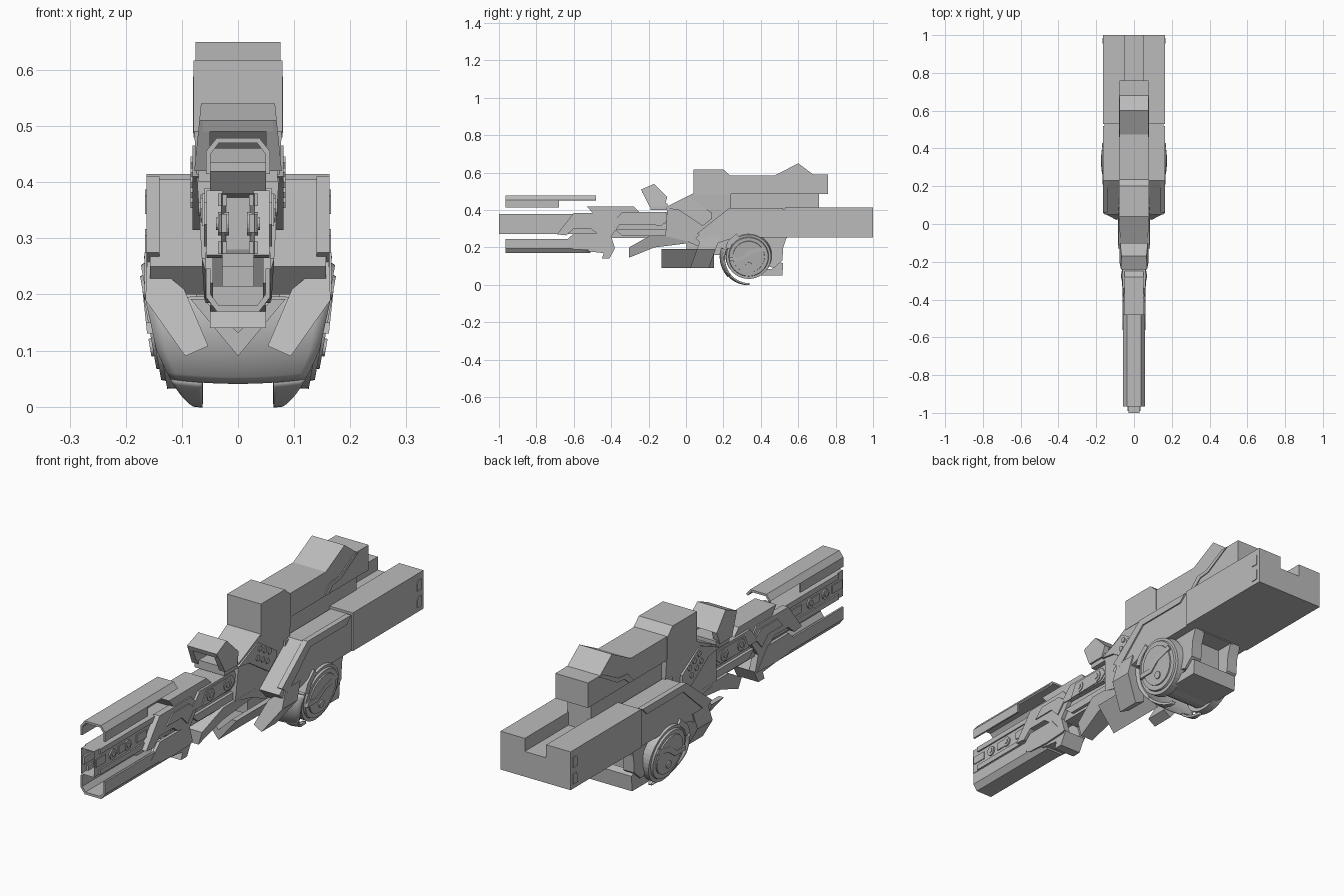
import bpy, bmesh, math
from mathutils import Matrix

cube = bpy.data.objects.get("Cube")
if cube:
    bpy.data.objects.remove(cube, do_unlink=True)

GREY = (0.5, 0.5, 0.5, 1)
mat = bpy.data.materials.new("plain grey")
mat.use_nodes = True
mat.diffuse_color = GREY
mat.node_tree.nodes["Principled BSDF"].inputs["Base Color"].default_value = GREY


def finish(name, bm, mirror=False):
    bmesh.ops.recalc_face_normals(bm, faces=bm.faces)
    me = bpy.data.meshes.new(name)
    bm.to_mesh(me)
    bm.free()
    me.materials.append(mat)
    ob = bpy.data.objects.new(name, me)
    bpy.context.collection.objects.link(ob)
    if mirror:
        ob.modifiers.new("Mirror", 'MIRROR')
    return ob


def loft(name, a, b, mirror=False):
    """Solid between two matching outlines."""
    bm = bmesh.new()
    va, vb = [bm.verts.new(p) for p in a], [bm.verts.new(p) for p in b]
    bm.faces.new(va)
    bm.faces.new(vb)
    for i in range(len(a)):
        j = (i + 1) % len(a)
        bm.faces.new((va[i], va[j], vb[j], vb[i]))
    return finish(name, bm, mirror)


def side(name, pts, x, low=None, inner=None):
    """Side outline (y, z) with half width x; low narrows the bottom, inner makes a mirrored pair."""
    zs = [z for _, z in pts]
    z0, dz = min(zs), max(zs) - min(zs)

    def wide(z):
        return x if low is None else low + (x - low) * (z - z0) / dz
    outer = [(wide(z), y, z) for y, z in pts]
    if inner is None:
        return loft(name, [(-p[0], p[1], p[2]) for p in outer], outer)
    return loft(name, [(inner, y, z) for y, z in pts], outer, True)


def cross(name, half, y0, y1, closed=False, shear=0):
    """Cross section (x, z) run along y; half outlines are reflected, closed ones paired."""
    pts = half if closed else half + [(-x, z) for x, z in reversed(half) if x > 0]
    return loft(name, [(x, y0 + shear * z, z) for x, z in pts],
                [(x, y1 + shear * z, z) for x, z in pts], closed)


def box(name, x, y0, y1, z0, z1, inner=None):
    return side(name, [(y0, z0), (y1, z0), (y1, z1), (y0, z1)], x, inner=inner)


def disc(name, x, y, z, r, depth, sides=32, tilt=0, r2=None):
    """Mirrored pair of discs facing outwards, x being the outer face."""
    bm = bmesh.new()
    bmesh.ops.create_cone(bm, cap_ends=True, segments=sides, radius1=r,
                          radius2=r if r2 is None else r2, depth=depth)
    m = Matrix.Translation((x, y, z)) @ Matrix.Rotation(math.radians(90 + tilt), 4, 'Y')
    bmesh.ops.transform(bm, verts=bm.verts, matrix=m @ Matrix.Translation((0, 0, -depth / 2)))
    return finish(name, bm, True)


# Rear housing: slotted block and angled front pods
cross("rear_housing", [(0, .254), (.163, .254), (.163, .415), (.05, .415), (.05, .36), (0, .36)], .53, 1)
side("housing_pod", [(.54, .405), (.23, .405), (.19, .37), (.05, .25), (.1, .2), (.25, .25), (.54, .254)],
     .157, inner=.06)
side("housing_trim", [(.52, .41), (.23, .41), (.06, .275), (.1, .245), (.25, .38), (.49, .38)],
     .163, inner=.14)
for z in (.295, .365):
    side("tail_vent", [(.955, z - .022), (.985, z - .022), (.985, z + .022), (.965, z + .022), (.955, z + .01)],
         .166, inner=.16)

# Receiver and upper body
side("receiver", [(-.1, .42), (.04, .49), (.24, .49), (.24, .27), (.1, .19), (0, .235), (-.11, .26)],
     .078, low=.06)
box("receiver_core", .08, .2, .54, .25, .4)
side("upper_block", [(.04, .48), (.04, .617), (.2, .617), (.235, .585), (.235, .48)], .079)
box("body_spine", .055, .2, .71, .36, .487)
side("upper_body", [(.22, .485), (.22, .585), (.475, .585), (.6, .65), (.68, .59), (.76, .59), (.76, .485)],
     .076)
side("body_ridge", [(.46, .488), (.5, .53), (.56, .535), (.66, .588), (.69, .588), (.57, .52), (.52, .515), (.49, .488)],
     .08, inner=.07)
side("receiver_cheek", [(-.11, .41), (.02, .465), (.14, .385), (.14, .355), (.09, .315), (-.04, .4)],
     .081, inner=.06)
for i in range(3):
    for dz in (0, .035):
        disc("cheek_stud", .085, .015 + i * .032 + dz * .4, .4 - i * .018 + dz, .012, .02, 6)

# Open sight frame
frame = [(-.24, .51), (-.17, .54), (-.1, .47), (-.115, .42), (-.195, .42)]
side("sight_wall", frame, .066, low=.078, inner=.05)
side("sight_top", frame[:3] + [(-.12, .46), (-.178, .513), (-.232, .49)], .062)
box("sight_base", .07, -.19, -.1, .4, .435)

# Barrel with hollow muzzle
barrel = box("barrel", .03, -1, -.08, .272, .38)
bm = bmesh.new()
bm.from_mesh(barrel.data)
bm.faces.ensure_lookup_table()
muzzle = min(bm.faces, key=lambda f: f.calc_center_median().y)
bmesh.ops.inset_region(bm, faces=[muzzle], thickness=.012)
bmesh.ops.translate(bm, verts=muzzle.verts, vec=(0, .15, 0))
bm.to_mesh(barrel.data)
bm.free()
for z in (.272, .358):
    box("barrel_rail", .036, -.965, -.5, z, z + .022, inner=.02)
for y in (-.88, -.78):
    disc("barrel_ring", .036, y, .326, .021, .02, 16)
    disc("barrel_bolt", .039, y, .326, .011, .02, 12)
for y in (-.99, -.84, -.72):
    box("barrel_slot", .034, y, y + .065, .31, .343, inner=.02)

# Upper barrel shroud
cross("upper_shroud", [(0, .479), (.038, .479), (.057, .455), (.057, .415), (.049, .415), (.049, .45),
                       (.034, .47), (0, .47)], -.965, -.68)
cross("upper_shroud_tail", [(0, .479), (.038, .479), (.057, .455), (.049, .45), (.034, .47), (0, .47)],
      -.68, -.48)

# Lower barrel shroud and hook
cross("lower_shroud", [(0, .17), (.038, .17), (.057, .195), (.057, .246), (.049, .246), (.049, .2),
                       (.034, .18), (0, .18)], -.965, -.51)
side("lower_cheek", [(-.66, .22), (-.6, .275), (-.46, .275), (-.39, .19), (-.5, .185), (-.6, .19)],
     .058, inner=.045)
side("shroud_hook", [(-.53, .18), (-.47, .215), (-.38, .195), (-.41, .14), (-.45, .14), (-.44, .17)], .05)

# Handguard layers
side("handguard_top", [(-.53, .42), (-.28, .42), (-.25, .39), (-.08, .39), (-.08, .35), (-.47, .35)], .05)
side("handguard_claw", [(-.69, .27), (-.6, .385), (-.39, .385), (-.345, .335), (-.4, .26), (-.38, .195),
                        (-.42, .195), (-.47, .27), (-.51, .3), (-.6, .3), (-.64, .265)], .056, inner=.028)
side("claw_plate", [(-.56, .325), (-.52, .365), (-.41, .365), (-.375, .335), (-.42, .285), (-.46, .325)],
     .061, inner=.05)
side("handguard_rail", [(-.4, .325), (-.34, .39), (-.11, .39), (-.09, .35), (-.13, .318)], .06, inner=.03)
side("rail_strip", [(-.33, .322), (-.3, .38), (-.13, .38), (-.11, .35), (-.14, .325)], .064, inner=.05)
for y in (-.275, -.163):
    disc("rail_ring", .067, y, .353, .025, .02, 8)
    disc("rail_bolt", .07, y, .353, .012, .02, 12)
side("handguard_lower", [(-.38, .295), (-.1, .295), (-.08, .262), (-.34, .262)], .053)
box("handguard_core", .04, -.4, 0, .25, .33)

# Foregrip wedge and keel
side("foregrip", [(-.305, .2), (-.305, .145), (-.17, .2), (.03, .225), (.03, .265), (-.19, .265)],
     .065, low=.03)
cross("keel", [(0, .09), (.085, .192), (.062, .192), (0, .132)], -.13, .15)
box("keel_core", .045, 0, .25, .16, .27)

# Angled front fins
fin = [(.162, .264), (.096, .209), (.053, .108), (.094, .09), (.165, .19)]
cross("front_fin", fin, -.01, .09, closed=True, shear=.36)

# Curved guard with a notched lip
CY, CZ = .335, .15


def guard_width(z):
    if z > .1:
        return .145 + (z - .1) * .2
    return .065 + .08 * math.sqrt(max(z, 0) / .1)


for name, a0, a1, x0 in (("guard_bowl", 162, 225, 0), ("guard_lip", 225, 272, .063)):
    bm = bmesh.new()
    rows = []
    for i in range(11):
        a = math.radians(a0 + (a1 - a0) * i / 10)
        w = max(guard_width(CZ + .147 * math.sin(a)), x0 + .004)
        row = []
        for j in range(9):
            x = x0 + (w - x0) * j / 8
            r = .15 * (1 - .14 * (x / .165) ** 2)
            row.append(bm.verts.new((x, CY + r * math.cos(a), CZ + r * math.sin(a))))
        rows.append(row)
    for p, q in zip(rows, rows[1:]):
        for j in range(8):
            bm.faces.new((p[j], p[j + 1], q[j + 1], q[j]))
    guard = finish(name, bm, True)
    guard.modifiers.new("Solidify", 'SOLIDIFY').thickness = .01
    guard.modifiers["Solidify"].offset = 0
    for f in guard.data.polygons:
        f.use_smooth = True

# Side wheels, leaning in at the bottom
disc("wheel_hub", .13, CY, CZ, .1, .13)
disc("wheel_base", .147, CY, CZ, .124, .035, 40, 10, .12)
disc("wheel_rim", .155, CY, CZ, .112, .02, 40, 10, .104)
disc("wheel_cap", .16, CY, CZ, .088, .02, 40, 10, .084)
disc("wheel_bolt", .157, CY, .105, .016, .02, 16, 10)
side("wheel_blade", [(.23, .13), (.3, .13), (.35, .165), (.43, .185), (.42, .205), (.34, .185), (.29, .15), (.235, .15)],
     .17, low=.162, inner=.14)
side("wheel_hook", [(.21, .2), (.225, .235), (.27, .275), (.285, .255), (.25, .225), (.235, .19)],
     .167, inner=.13)

# Rear undercarriage
side("rear_strut", [(.38, .26), (.54, .26), (.52, .2), (.515, .13), (.47, .09), (.38, .12)], .12, inner=.07)
side("rear_foot", [(.36, .05), (.515, .05), (.52, .115), (.49, .125), (.46, .085), (.36, .085)], .11)
box("axle_block", .075, .24, .46, .1, .26)
